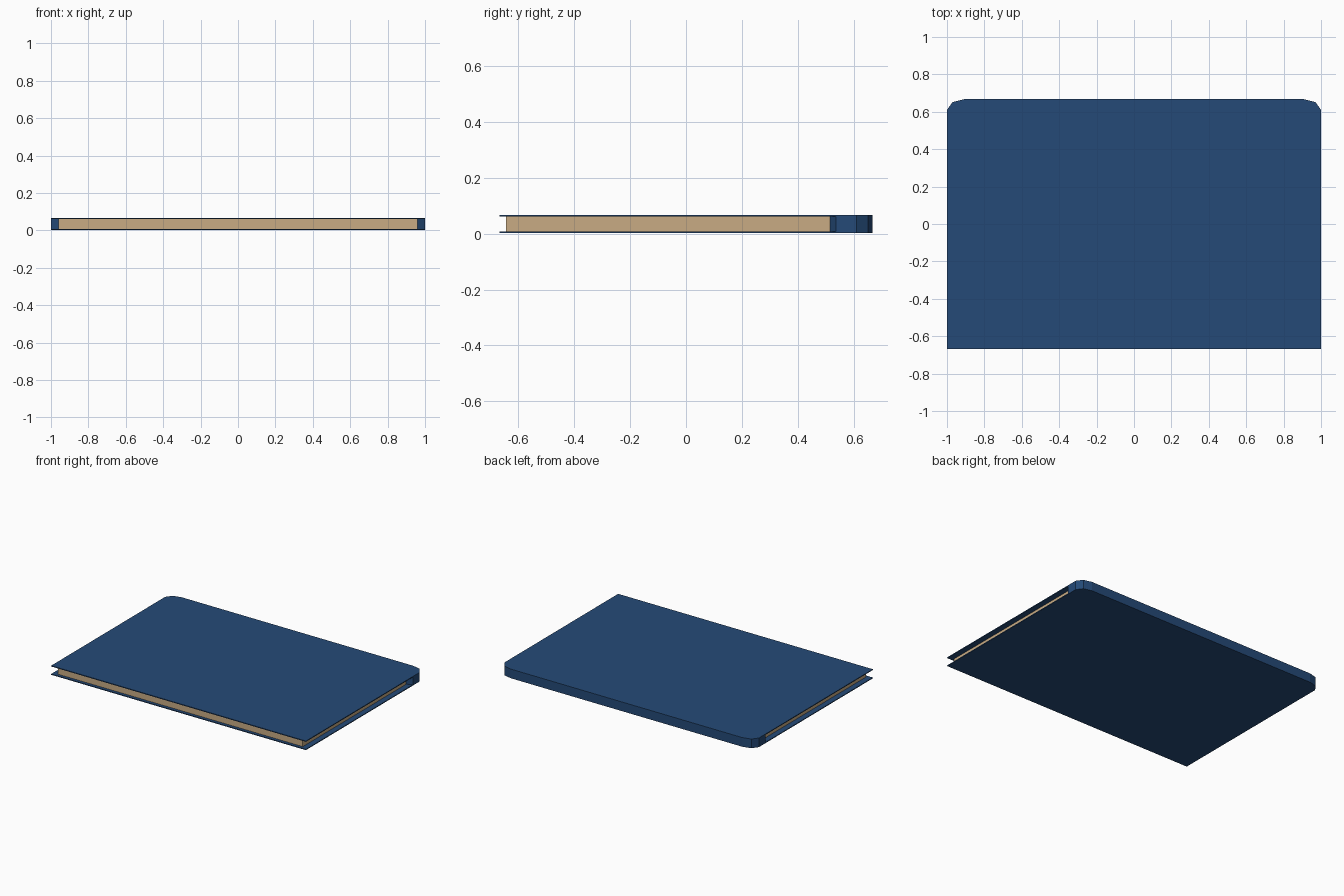
import bpy, bmesh

if "Cube" in bpy.data.objects:
    bpy.data.objects.remove(bpy.data.objects["Cube"])


def material(name, rgb):
    m = bpy.data.materials.new(name)
    m.diffuse_color = (*rgb, 1)
    m.use_nodes = True
    m.node_tree.nodes["Principled BSDF"].inputs["Base Color"].default_value = m.diffuse_color
    return m


blue = material("navy cover", (0.018, 0.068, 0.185))
tan = material("tan paper", (0.58, 0.41, 0.23))


def slab(name, outline, z0, z1, mat, dome=0.0):
    """Extrude an outline from z0 to z1; a positive or negative dome raises an inset outer face."""
    bm = bmesh.new()
    face = bm.faces.new([bm.verts.new((x, y, z0)) for x, y in outline])
    ext = bmesh.ops.extrude_face_region(bm, geom=[face])
    verts = [v for v in ext["geom"] if isinstance(v, bmesh.types.BMVert)]
    bmesh.ops.translate(bm, verts=verts, vec=(0, 0, z1 - z0))
    bmesh.ops.recalc_face_normals(bm, faces=bm.faces[:])
    if dome:
        cap = [f for f in bm.faces if f.normal.z * dome > 0.9]
        bmesh.ops.inset_region(bm, faces=cap, thickness=0.04, depth=abs(dome))
    me = bpy.data.meshes.new(name)
    bm.to_mesh(me)
    bm.free()
    me.materials.append(mat)
    ob = bpy.data.objects.new(name, me)
    bpy.context.collection.objects.link(ob)
    return ob


def mirrored(right):
    """Complete a right-hand profile with its mirror image."""
    return right + [(-x, y) for x, y in reversed(right)]


corner = [(1.0, 0.61), (0.97, 0.652), (0.91, 0.667)]

# Thin boards with clipped corners at the spine side
cover = mirrored([(1.0, -0.667)] + corner)
slab("bottom_cover", cover, 0.002, 0.008, blue, -0.002)
slab("top_cover", cover, 0.061, 0.067, blue, 0.002)

# Spine wrapping around the back corners, with angled ends
spine = mirrored([(0.96, 0.515), (1.0, 0.537)] + corner)
slab("spine", spine, 0.004, 0.065, blue)

# Page block
pages = mirrored([(0.96, -0.645), (0.96, 0.52)])
slab("pages", pages, 0.007, 0.062, tan)
